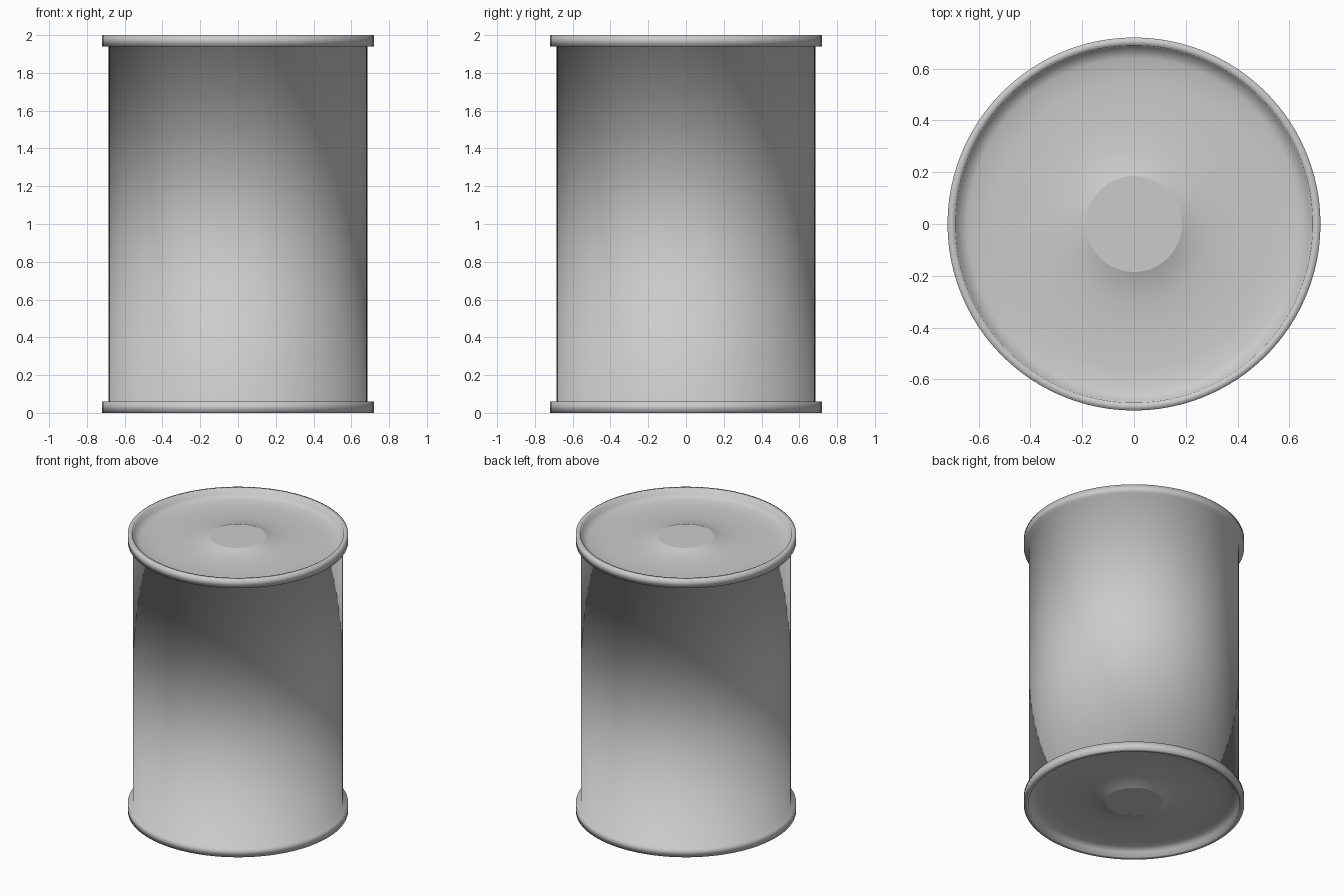
import bpy, bmesh, math
from mathutils import Vector

cube = bpy.data.objects.get("Cube")
if cube:
    bpy.data.objects.remove(cube, do_unlink=True)

SEGMENTS = 96
MID = 1.0

# Single plain grey for the whole can
grey = bpy.data.materials.new("plain_grey")
grey.use_nodes = True
colour = (0.6, 0.6, 0.6, 1)
grey.diffuse_color = colour
grey.node_tree.nodes["Principled BSDF"].inputs["Base Color"].default_value = colour

# Upper half profile: raised centre, dished lid, rim, top of the wall
upper = [(0.185, 1.98), (0.23, 1.963), (0.30, 1.95), (0.40, 1.942), (0.55, 1.94),
         (0.64, 1.948), (0.685, 1.965), (0.69, 2.0), (0.72, 2.0), (0.72, 1.94),
         (0.685, 1.94)]
lower = [(r, 2 * MID - z) for r, z in reversed(upper)]
profile = upper + lower

# Lathe the profile into rings
bm = bmesh.new()
rings = []
for r, z in profile:
    ring = []
    for i in range(SEGMENTS):
        a = math.tau * i / SEGMENTS
        ring.append(bm.verts.new(Vector((r * math.cos(a), r * math.sin(a), z))))
    rings.append(ring)
for a, b in zip(rings, rings[1:]):
    for i in range(SEGMENTS):
        j = (i + 1) % SEGMENTS
        bm.faces.new((a[i], b[i], b[j], a[j])).smooth = True

# Flat centre discs at both ends
bm.faces.new(rings[0])
bm.faces.new(list(reversed(rings[-1])))
bmesh.ops.recalc_face_normals(bm, faces=bm.faces)

mesh = bpy.data.meshes.new("can_body")
bm.to_mesh(mesh)
bm.free()
mesh.materials.append(grey)
can = bpy.data.objects.new("can_body", mesh)
bpy.context.collection.objects.link(can)
